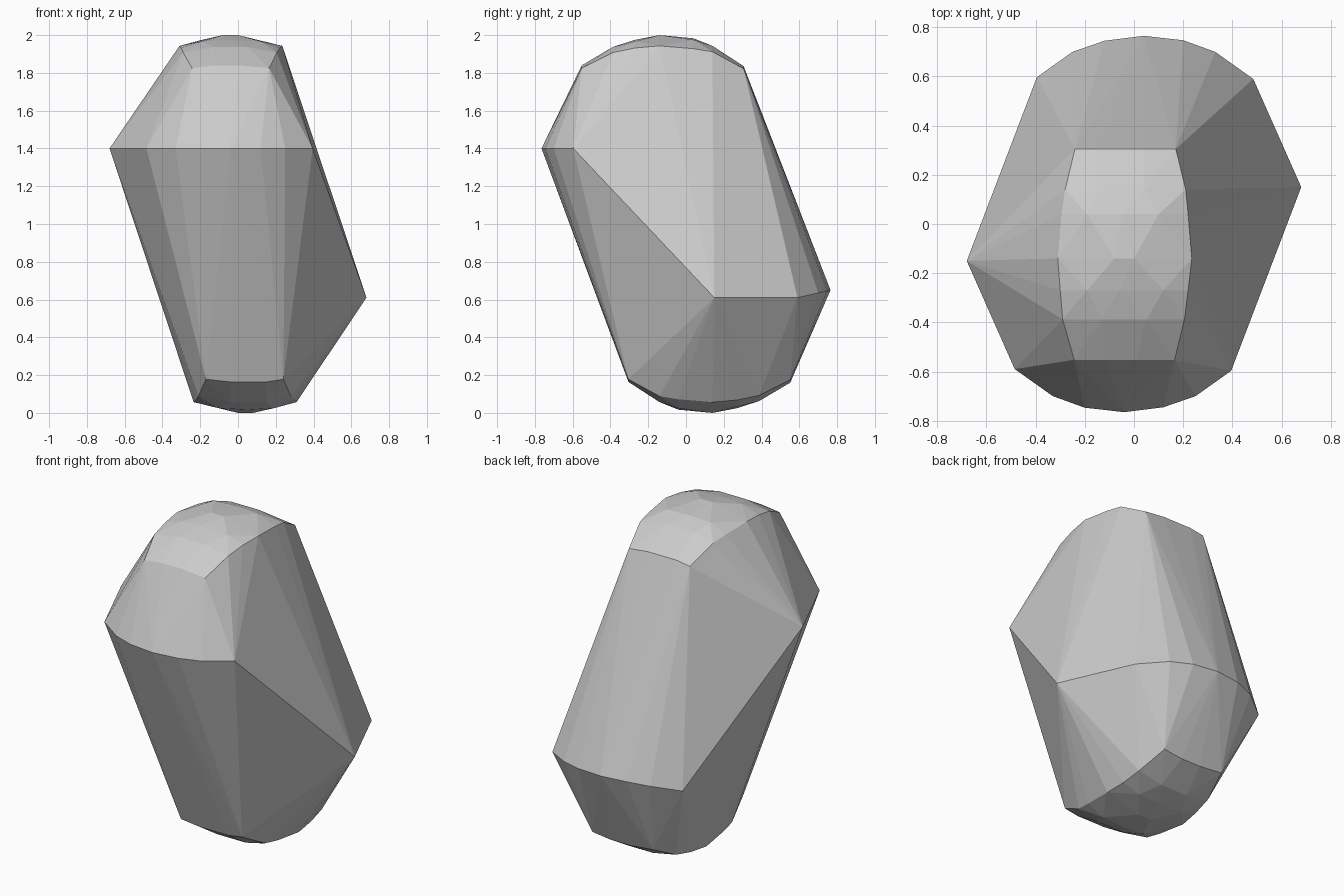
import bpy, bmesh

if "Cube" in bpy.data.objects:
    bpy.data.objects.remove(bpy.data.objects["Cube"])

# Front shoulder edge (x, y), level at z = 1.4
shoulder = [(-.68, -.15), (-.485, -.59), (-.33, -.70), (-.20, -.747),
            (-.04, -.765), (.12, -.745), (.25, -.70), (.395, -.597)]
# Height of the matching rear edge, slightly bowed
rear_z = [.61, .61, .635, .645, .65, .65, .64, .61]

# Rows across the domed cap: y, side z, middle z, x positions
cap_rows = [
    (-.552, 1.825, 1.84, (-.243, -.12, .01, .165)),
    (-.388, 1.907, 1.937, (-.29, -.13, .05, .205)),
    (-.27, 1.932, 1.975, (-.30, -.19, -.06, .12, .22)),
    (-.14, 1.943, 2.0, (-.31, -.08, .0, .235)),
    (.04, 1.928, 1.983, (-.295, -.19, -.05, .10, .22)),
    (.14, 1.912, 1.943, (-.28, -.15, .04, .21)),
    (.305, 1.822, 1.836, (-.24, -.15, .04, .17)),
]

upper = []
for y, side_z, mid_z, xs in cap_rows:
    for i, x in enumerate(xs):
        edge = i in (0, len(xs) - 1)
        z = side_z if edge else mid_z
        # Outer crown points sit a little lower than the centre
        if not edge and abs(x + .04) > .13:
            z -= .008
        upper.append((x, y, z))

# The lower cap is the upper one turned through the centre
points = upper + [(-x, -y, 2 - z) for x, y, z in upper]
points += [(x, y, 1.4) for x, y in shoulder]
points += [(-x, -y, z) for (x, y), z in zip(shoulder, rear_z)]

# Faceted stone skin
bm = bmesh.new()
for p in points:
    bm.verts.new(p)
result = bmesh.ops.convex_hull(bm, input=bm.verts[:])
loose = [v for v in bm.verts if not v.link_faces]
bmesh.ops.delete(bm, geom=loose, context='VERTS')
bmesh.ops.recalc_face_normals(bm, faces=bm.faces[:])
mesh = bpy.data.meshes.new("faceted_stone")
bm.to_mesh(mesh)
bm.free()
stone = bpy.data.objects.new("faceted_stone", mesh)
bpy.context.collection.objects.link(stone)
